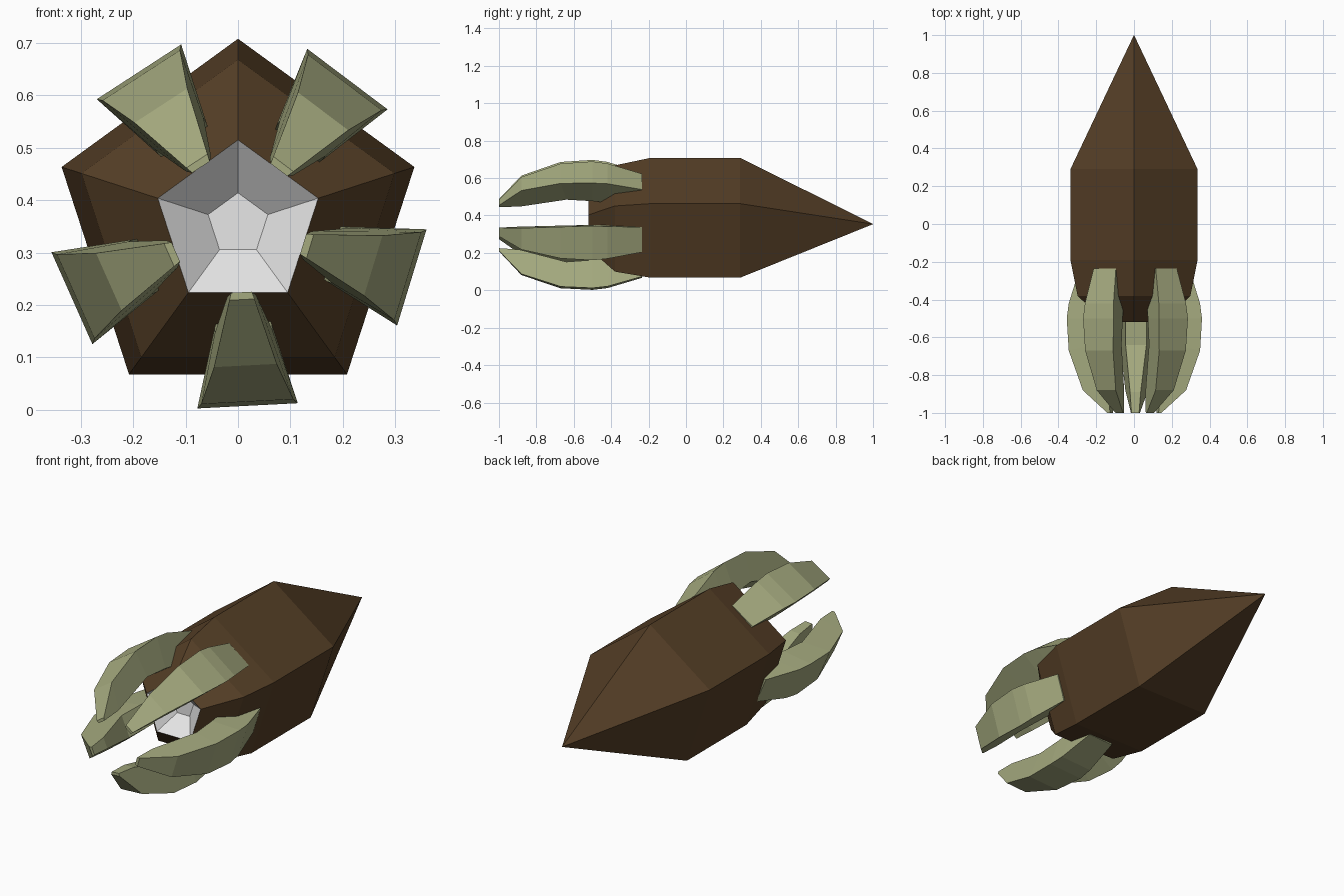
import bpy, bmesh, math

if "Cube" in bpy.data.objects:
    bpy.data.objects.remove(bpy.data.objects["Cube"])

CZ = 0.354  # height of the long axis


def material(name, rgb):
    m = bpy.data.materials.new(name)
    m.diffuse_color = (*rgb, 1.0)
    m.use_nodes = True
    m.node_tree.nodes["Principled BSDF"].inputs["Base Color"].default_value = m.diffuse_color
    return m


BROWN = material("dark brown", (0.089, 0.048, 0.019))
OLIVE = material("olive green", (0.376, 0.402, 0.212))
GREY = material("pale grey", (0.8, 0.8, 0.8))


def polar(y, r, a, t=0.0):
    """Point at radius r and angle a round the long axis, shifted sideways by t."""
    return (r * math.cos(a) - t * math.sin(a), y,
            CZ + r * math.sin(a) + t * math.cos(a))


def loft(name, rings, mats, start_cap=True, grey_from=None):
    """Skin a list of equal-length point rings with flat faces and cap the ends."""
    bm = bmesh.new()
    loops = [[bm.verts.new(p) for p in ring] for ring in rings]
    n = len(loops[0])
    for k, (a, b) in enumerate(zip(loops, loops[1:])):
        for i in range(n):
            j = (i + 1) % n
            f = bm.faces.new((a[i], a[j], b[j], b[i]))
            f.material_index = int(grey_from is not None and k >= grey_from)
    if start_cap:
        bm.faces.new(loops[0])
    end = bm.faces.new(loops[-1])
    end.material_index = int(grey_from is not None)
    bmesh.ops.remove_doubles(bm, verts=bm.verts, dist=0.0005)
    bmesh.ops.recalc_face_normals(bm, faces=bm.faces)
    me = bpy.data.meshes.new(name)
    bm.to_mesh(me)
    bm.free()
    for m in mats:
        me.materials.append(m)
    ob = bpy.data.objects.new(name, me)
    bpy.context.collection.objects.link(ob)
    return ob


# Five-sided body: pointed rear, tapered nose, grey funnel sunk into the nose
profile = [(1.0, 0.0005), (0.29, 0.354), (-0.19, 0.354), (-0.38, 0.314),
           (-0.52, 0.161), (-0.44, 0.06)]
rings = [[polar(y, r, math.radians(90 + 72 * i)) for i in range(5)]
         for y, r in profile]
loft("body", rings, [BROWN, GREY], start_cap=False, grey_from=4)

# Curved claws: outer y, radius, half width, then inner y, radius, half width
stations = [(-0.235, 0.284, 0.070, -0.235, 0.20, 0.050),
            (-0.42, 0.338, 0.090, -0.40, 0.18, 0.050),
            (-0.50, 0.347, 0.096, -0.50, 0.195, 0.055),
            (-0.67, 0.339, 0.088, -0.64, 0.205, 0.055),
            (-0.88, 0.270, 0.060, -0.89, 0.138, 0.028),
            (-1.0, 0.144, 0.024, -1.0, 0.130, 0.020)]
for n, deg in enumerate((-87, -17, 53, 123, 204)):
    a = math.radians(deg)
    rings = [[polar(yo, ro, a, -to), polar(yo, ro, a, to),
              polar(yi, ri, a, ti), polar(yi, ri, a, -ti)]
             for yo, ro, to, yi, ri, ti in stations]
    loft(f"claw_{n + 1}", rings, [OLIVE])
